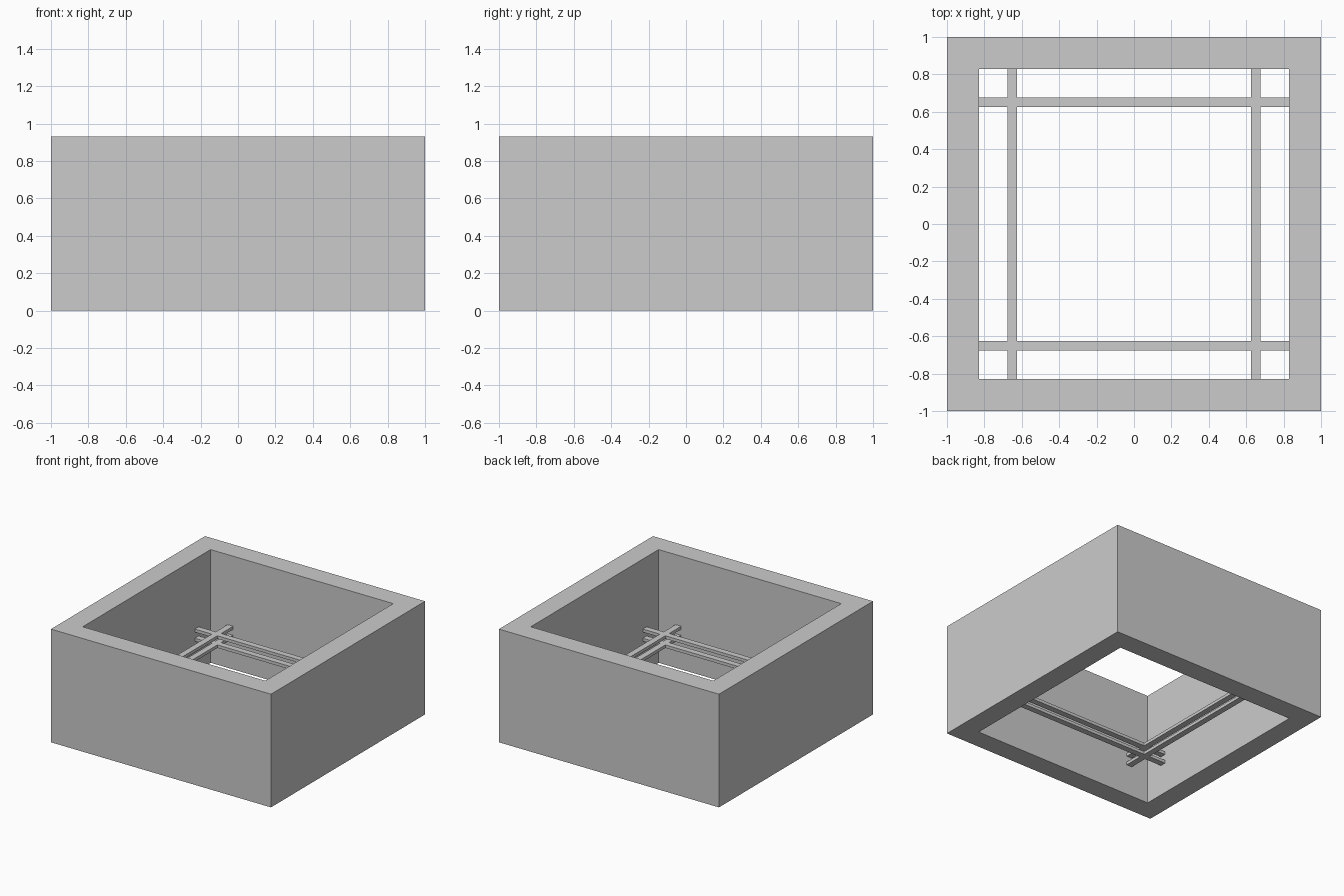
import bpy
import bmesh

cube = bpy.data.objects.get("Cube")
if cube:
    bpy.data.objects.remove(cube, do_unlink=True)

grey = bpy.data.materials.new("plain_grey")
grey.use_nodes = True
colour = (0.6, 0.6, 0.6, 1)
grey.diffuse_color = colour
grey.node_tree.nodes["Principled BSDF"].inputs["Base Color"].default_value = colour

HEIGHT = 0.93
INNER = 0.83      # half width of the opening
BAR = 0.65        # bar offset from the centre
HALF_BAR = 0.025


def extruded_grid(name, cuts, filled, bottom, top):
    """Extrude the chosen cells of a square grid into one clean solid."""
    bm = bmesh.new()
    verts = {(i, j): bm.verts.new((x, y, bottom))
             for i, x in enumerate(cuts) for j, y in enumerate(cuts)}
    for i in range(len(cuts) - 1):
        for j in range(len(cuts) - 1):
            if filled(i, j):
                bm.faces.new([verts[i, j], verts[i + 1, j],
                              verts[i + 1, j + 1], verts[i, j + 1]])
    bmesh.ops.delete(bm, geom=[v for v in bm.verts if not v.link_faces], context="VERTS")
    base = bm.faces[:]
    result = bmesh.ops.extrude_face_region(bm, geom=base, use_keep_orig=True)
    moved = [g for g in result["geom"] if isinstance(g, bmesh.types.BMVert)]
    bmesh.ops.translate(bm, vec=(0, 0, top - bottom), verts=moved)
    bmesh.ops.recalc_face_normals(bm, faces=bm.faces)
    mesh = bpy.data.meshes.new(name)
    bm.to_mesh(mesh)
    bm.free()
    mesh.materials.append(grey)
    obj = bpy.data.objects.new(name, mesh)
    bpy.context.collection.objects.link(obj)
    return obj


# Square outer wall, open above and below
extruded_grid("outer_wall", [-1, -INNER, INNER, 1],
              lambda i, j: (i, j) != (1, 1), 0, HEIGHT)

# Two stacked lattices of crossing bars, reaching the wall
lines = [-INNER, -BAR - HALF_BAR, -BAR + HALF_BAR,
         BAR - HALF_BAR, BAR + HALF_BAR, INNER]
for name, top in (("lower_bars", 0.28), ("upper_bars", 0.355)):
    extruded_grid(name, lines, lambda i, j: i in (1, 3) or j in (1, 3),
                  top - 0.025, top)
